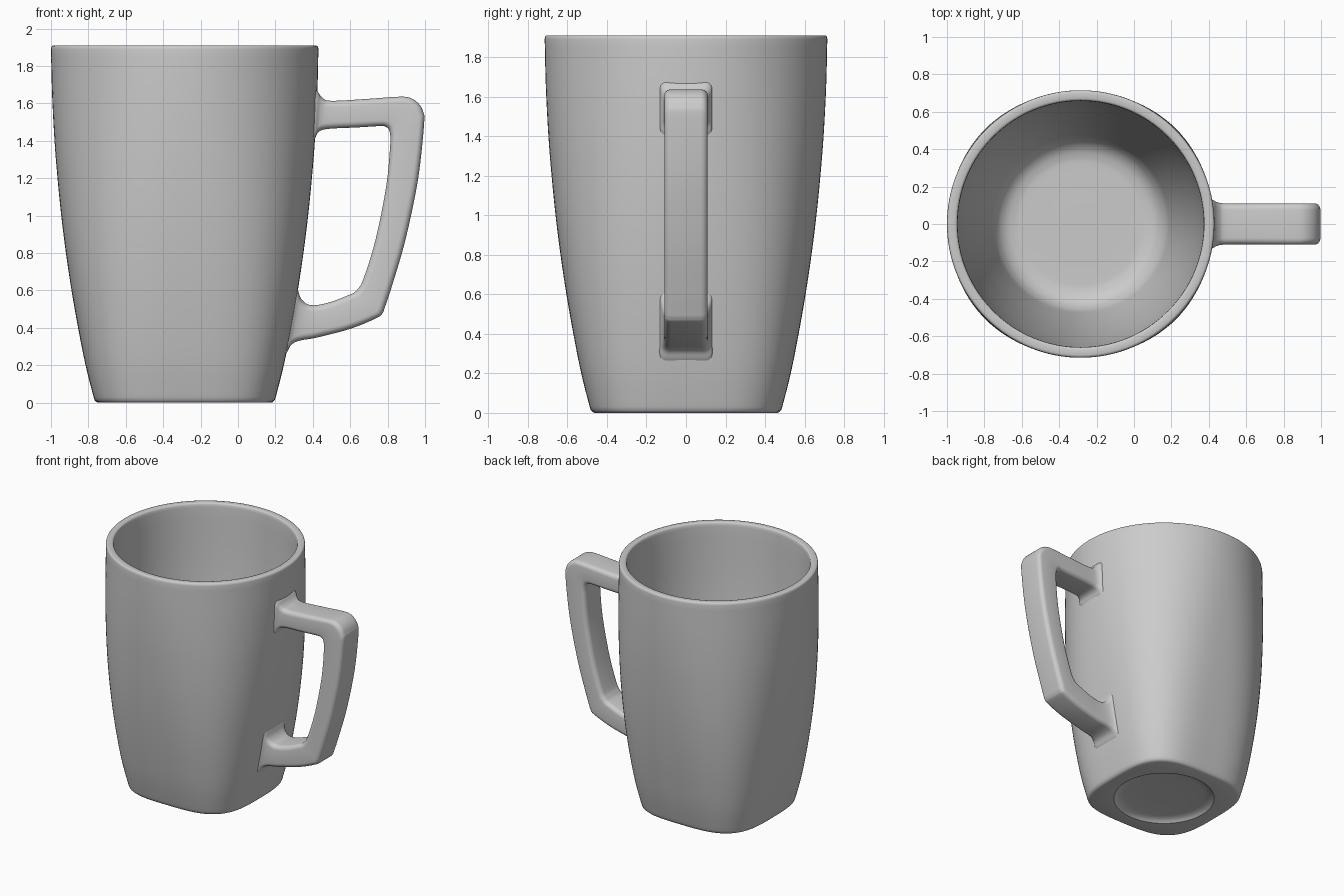
import bpy, math
from mathutils import Vector

if "Cube" in bpy.data.objects:
    bpy.data.objects.remove(bpy.data.objects["Cube"])

CX = -0.285   # axis of the cup
TOP = 1.91


def spline(points, steps):
    """Catmull-Rom resampling of a list of tuples."""
    p = [Vector(q) for q in points]
    out = []
    for i in range(len(p) - 1):
        a, b, c, d = p[max(i - 1, 0)], p[i], p[i + 1], p[min(i + 2, len(p) - 1)]
        for k in range(steps):
            t = k / steps
            out.append(0.5 * (2 * b + (c - a) * t + (2 * a - 5 * b + 4 * c - d) * t * t
                              + (3 * b - a - 3 * c + d) * t ** 3))
    return out + [p[-1]]


def loft(name, rings, angle):
    """Skin equal-sized rings and cap both ends."""
    n = len(rings[0])
    verts = [v for r in rings for v in r]
    faces = [(i * n + j, i * n + (j + 1) % n, (i + 1) * n + (j + 1) % n, (i + 1) * n + j)
             for i in range(len(rings) - 1) for j in range(n)]
    faces.append(tuple(reversed(range(n))))
    faces.append(tuple(range(len(verts) - n, len(verts))))
    me = bpy.data.meshes.new(name)
    me.from_pydata(verts, [], faces)
    ob = bpy.data.objects.new(name, me)
    bpy.context.collection.objects.link(ob)
    bpy.ops.object.select_all(action='DESELECT')
    ob.select_set(True)
    bpy.context.view_layer.objects.active = ob
    bpy.ops.object.mode_set(mode='EDIT')
    bpy.ops.mesh.select_all(action='SELECT')
    bpy.ops.mesh.normals_make_consistent(inside=False)
    bpy.ops.object.mode_set(mode='OBJECT')
    bpy.ops.object.shade_smooth_by_angle(angle=math.radians(angle))
    return ob


def cup_ring(z, w, n=2.0, count=128):
    """Superellipse ring: n = 2 is a circle, larger is squarer."""
    ring = []
    for k in range(count):
        a = 2 * math.pi * k / count
        c, s = math.cos(a), math.sin(a)
        r = w / (abs(c) ** n + abs(s) ** n) ** (1 / n)
        ring.append((CX + r * c, r * s, z))
    return ring


def squareness(z):
    return 2 + 1.4 * max(0, 1 - z / TOP) ** 1.4


# Cup: recessed foot, square-to-round outside, rounded rim, round inside
foot = [(0.03, 0.1), (0.03, 0.29), (0.024, 0.33), (0.012, 0.352), (0, 0.365)]
outer = [(0.03, 0.487), (0.2, 0.53), (0.4, 0.57), (0.6, 0.605), (0.8, 0.635), (1.0, 0.66),
         (1.2, 0.68), (1.4, 0.696), (1.65, 0.709), (1.89, 0.715)]
rim = [(1.902, 0.713), (1.908, 0.708), (1.91, 0.70), (1.91, 0.672), (1.907, 0.664), (1.9, 0.66)]
inner = [(1.88, 0.658), (1.4, 0.64), (1.0, 0.605), (0.6, 0.55), (0.25, 0.48),
         (0.16, 0.45), (0.115, 0.41), (0.095, 0.36), (0.09, 0.30), (0.09, 0.1)]
rings = [cup_ring(z, w) for z, w in foot]
rings += [cup_ring(z, w, squareness(0)) for z, w in [(0, 0.462), (0.004, 0.472), (0.013, 0.481)]]
rings += [cup_ring(z, w, squareness(z)) for z, w in spline(outer, 4)]
rings += [cup_ring(z, w) for z, w in rim]
rings += [cup_ring(z, w) for z, w in spline(inner, 4)]
loft("cup", rings, 40)

# Handle stations: outer x, outer z, inner x, inner z, half width (flared at the wall)
stations = [
    (0.39, 1.70, 0.38, 1.37, 0.14), (0.425, 1.665, 0.41, 1.41, 0.128),
    (0.45, 1.632, 0.43, 1.447, 0.116), (0.50, 1.614, 0.48, 1.464, 0.11),
    (0.70, 1.625, 0.64, 1.472, 0.11), (0.86, 1.636, 0.76, 1.479, 0.11),
    (0.92, 1.63, 0.79, 1.475, 0.11), (0.965, 1.60, 0.807, 1.46, 0.11),
    (0.99, 1.555, 0.814, 1.43, 0.11), (0.995, 1.49, 0.814, 1.38, 0.11),
    (0.962, 1.19, 0.793, 1.16, 0.11), (0.895, 0.87, 0.735, 0.87, 0.11),
    (0.825, 0.63, 0.67, 0.66, 0.11), (0.787, 0.515, 0.642, 0.61, 0.11),
    (0.772, 0.478, 0.622, 0.59, 0.11), (0.742, 0.453, 0.595, 0.577, 0.11),
    (0.60, 0.395, 0.50, 0.54, 0.11), (0.42, 0.348, 0.42, 0.522, 0.11),
    (0.33, 0.332, 0.37, 0.527, 0.114), (0.285, 0.31, 0.335, 0.56, 0.122),
    (0.262, 0.27, 0.317, 0.61, 0.132), (0.23, 0.235, 0.29, 0.65, 0.14)]


def handle_ring(ox, oz, ix, iz, hw, rad=0.035, seg=5):
    """Rounded rectangle spanning the outer and inner edge of the handle."""
    o, i = Vector((ox, 0, oz)), Vector((ix, 0, iz))
    mid, axis = (o + i) / 2, (o - i).normalized()
    hh = (o - i).length / 2
    ring = []
    for q, (su, sv) in enumerate([(1, 1), (-1, 1), (-1, -1), (1, -1)]):
        for k in range(seg + 1):
            a = math.pi / 2 * (q + k / seg)
            u = su * (hw - rad) + rad * math.cos(a)
            v = sv * (hh - rad) + rad * math.sin(a)
            ring.append(mid + axis * v + Vector((0, u, 0)))
    return ring


loft("handle", [handle_ring(*s) for s in spline(stations, 4)], 40)
